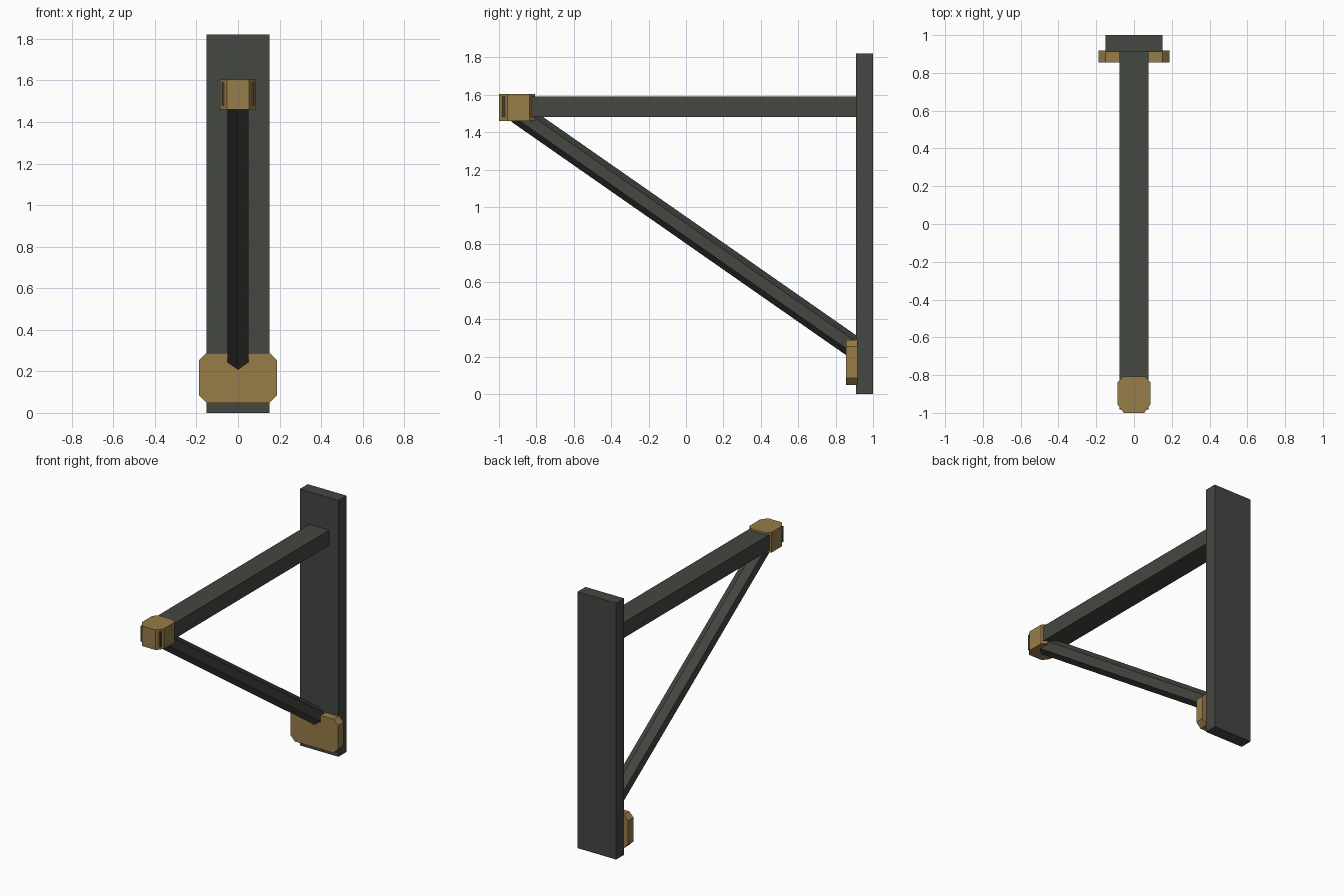
import bpy, bmesh
from mathutils import Vector
from math import sin, cos, pi

if "Cube" in bpy.data.objects:
    bpy.data.objects.remove(bpy.data.objects["Cube"])


def material(name, rgb):
    m = bpy.data.materials.new(name)
    m.diffuse_color = (*rgb, 1)
    m.use_nodes = True
    m.node_tree.nodes["Principled BSDF"].inputs["Base Color"].default_value = m.diffuse_color
    return m


DARK = material("dark_timber", (0.058, 0.063, 0.054))
TAN = material("tan_block", (0.31, 0.20, 0.065))


def prism(name, profile, offset, mat):
    """Extrude a closed 3D profile along an offset vector."""
    bm = bmesh.new()
    face = bm.faces.new([bm.verts.new(p) for p in profile])
    ext = bmesh.ops.extrude_face_region(bm, geom=[face], use_keep_orig=True)
    moved = [g for g in ext["geom"] if isinstance(g, bmesh.types.BMVert)]
    bmesh.ops.translate(bm, verts=moved, vec=offset)
    bmesh.ops.recalc_face_normals(bm, faces=bm.faces)
    mesh = bpy.data.meshes.new(name)
    bm.to_mesh(mesh)
    bm.free()
    mesh.materials.append(mat)
    obj = bpy.data.objects.new(name, mesh)
    bpy.context.collection.objects.link(obj)
    return obj


def box(name, hx, y0, y1, z0, z1, mat):
    return prism(name, [(-hx, y0, z0), (hx, y0, z0), (hx, y0, z1), (-hx, y0, z1)],
                 Vector((0, y1 - y0, 0)), mat)


def mirrored(half):
    """Complete a right-hand outline with its left-hand mirror."""
    return half + [(-x, v) for x, v in reversed(half)]


# Upright post and horizontal arm
box("post", 0.152, 0.91, 1.0, 0.0, 1.82, DARK)
box("arm", 0.078, -0.982, 0.93, 1.48, 1.59, DARK)

# Hexagonal diagonal brace, ridge edges up and down
a, b = Vector((0, -0.90, 1.504)), Vector((0, 0.93, 0.228))
side = Vector((1, 0, 0))
up = side.cross((b - a).normalized())
ring = [a + 0.059 * (sin(k * pi / 3) * side + cos(k * pi / 3) * up) for k in range(6)]
prism("brace", ring, b - a, DARK)

# Chamfered end cap; the arm corners show through its front chamfers
cap = mirrored([(0.054, -1.0), (0.087, -0.955), (0.087, -0.837), (0.058, -0.808)])
prism("end_cap", [(x, y, 1.461) for x, y in cap], Vector((0, 0, 0.143)), TAN)

# Chamfered foot block on the post
foot = mirrored([(0.152, 0.048), (0.187, 0.085), (0.187, 0.253), (0.152, 0.288)])
prism("foot_block", [(x, 0.855, z) for x, z in foot], Vector((0, 0.063, 0)), TAN)
